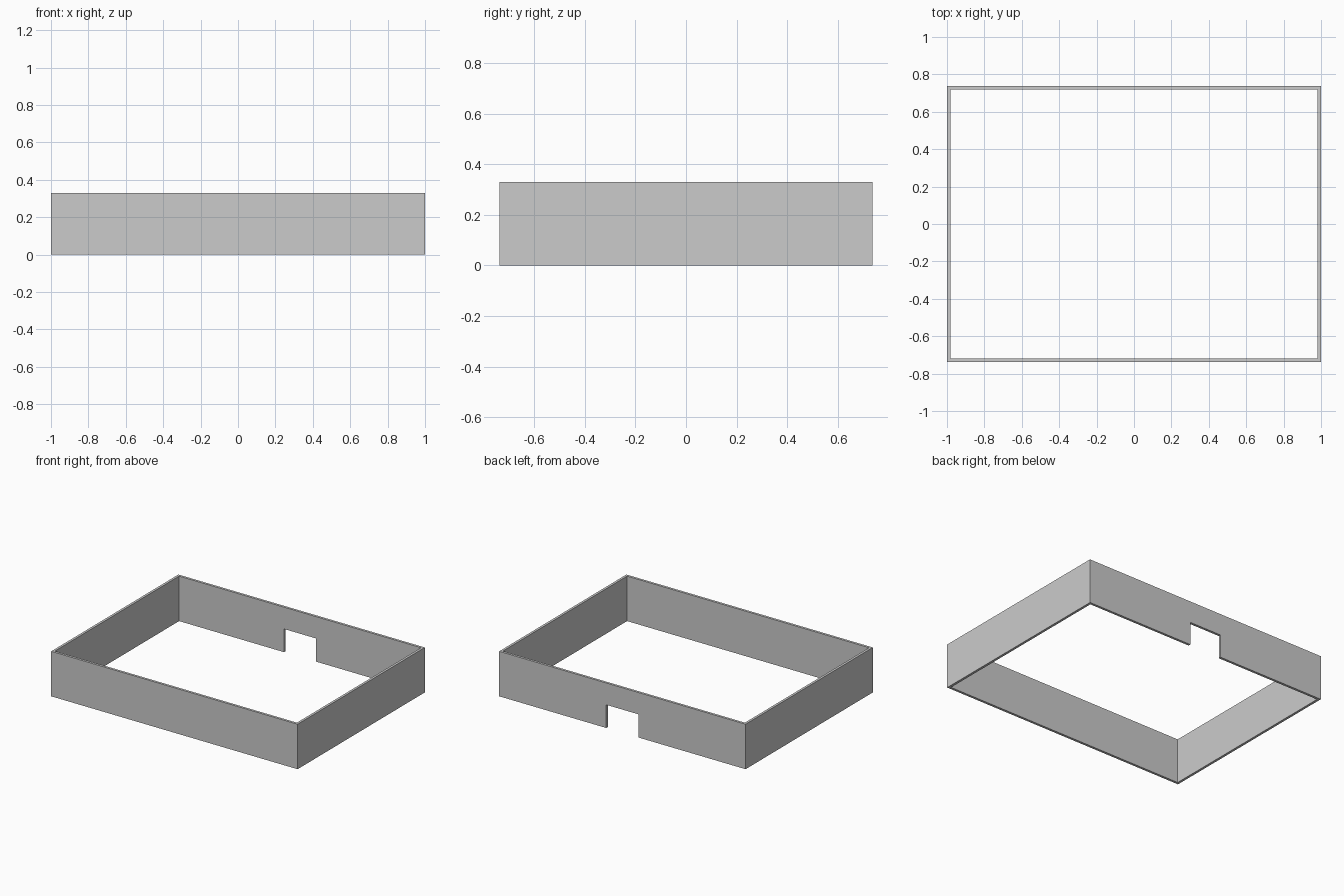
import bpy

if "Cube" in bpy.data.objects:
    bpy.data.objects.remove(bpy.data.objects["Cube"])

LENGTH, DEPTH, HEIGHT = 2.0, 1.475, 0.33
WALL = 0.018
NOTCH_W, NOTCH_H = 0.262, 0.17


def box(name, size, center):
    bpy.ops.mesh.primitive_cube_add(size=1, location=center)
    obj = bpy.context.object
    obj.name = name
    obj.scale = size
    bpy.ops.object.transform_apply(location=True, rotation=False, scale=True)
    return obj


def cut(target, cutter):
    mod = target.modifiers.new(cutter.name, 'BOOLEAN')
    mod.operation = 'DIFFERENCE'
    mod.solver = 'EXACT'
    mod.object = cutter
    bpy.context.view_layer.objects.active = target
    bpy.ops.object.modifier_apply(modifier=mod.name)
    bpy.data.objects.remove(cutter)


# Rectangular wall ring, open at top and bottom
frame = box("wall_frame", (LENGTH, DEPTH, HEIGHT), (0, 0, HEIGHT / 2))
cut(frame, box("inside_opening",
               (LENGTH - 2 * WALL, DEPTH - 2 * WALL, HEIGHT * 3),
               (0, 0, HEIGHT / 2)))

# Doorway notch in the bottom edge of the back wall
cut(frame, box("doorway", (NOTCH_W, WALL * 6, NOTCH_H * 2),
               (0, DEPTH / 2, 0)))
